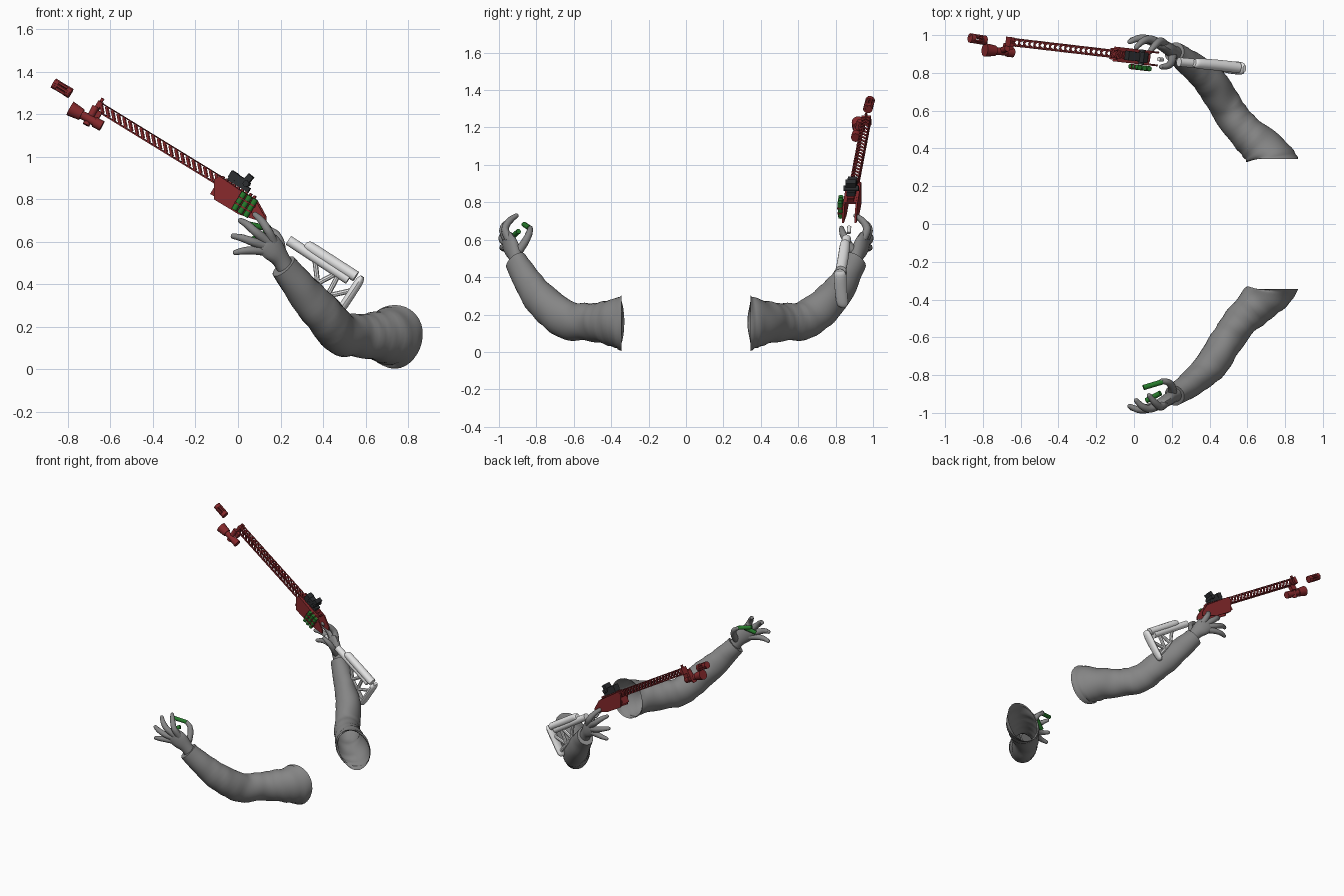
import bpy, bmesh, math
from mathutils import Vector, Matrix

if "Cube" in bpy.data.objects:
    bpy.data.objects.remove(bpy.data.objects["Cube"], do_unlink=True)


def material(name, r, g, b):
    mat = bpy.data.materials.new(name)
    mat.use_nodes = True
    mat.diffuse_color = (r, g, b, 1)
    mat.node_tree.nodes["Principled BSDF"].inputs["Base Color"].default_value = (r, g, b, 1)
    return mat


GREY = material("cloth grey", .235, .235, .235)
PALE = material("pale grey", .78, .78, .78)
RED = material("dark red", .24, .022, .025)
GREEN = material("shell green", .02, .2, .025)
BLACK = material("sight black", .025, .027, .03)


def finish(name, bm, mat, smooth=True):
    bmesh.ops.recalc_face_normals(bm, faces=bm.faces[:])
    mesh = bpy.data.meshes.new(name)
    bm.to_mesh(mesh)
    bm.free()
    mesh.materials.append(mat)
    ob = bpy.data.objects.new(name, mesh)
    bpy.context.collection.objects.link(ob)
    if smooth:
        bpy.ops.object.select_all(action='DESELECT')
        ob.select_set(True)
        bpy.context.view_layer.objects.active = ob
        bpy.ops.object.shade_smooth_by_angle(angle=math.radians(40))
    return ob


def catmull(a, b, c, d, t):
    return .5 * (2 * b + (c - a) * t + (2 * a - 5 * b + 4 * c - d) * t ** 2
                 + (3 * b - a - 3 * c + d) * t ** 3)


def loft(bm, points, sides=12, steps=4, start=None, open_start=False, folds=0.0):
    """Sweep an ellipse along (x, y, z, horizontal radius, other radius) points."""
    p = [Vector(q) for q in points]
    p = [2 * p[0] - p[1]] + p + [2 * p[-1] - p[-2]]
    path = [catmull(*p[i:i + 4], k / steps) for i in range(len(p) - 3) for k in range(steps)]
    path.append(p[-2])
    rings = []
    for i, q in enumerate(path):
        n = (path[min(i + 1, len(path) - 1)].xyz - path[max(i - 1, 0)].xyz).normalized()
        if start:
            blend = max(0, 1 - i / steps / 2)
            n = n.lerp(Vector(start), blend).normalized()
        a = n.cross(Vector((0, 0, 1))).normalized()
        b = a.cross(n)
        ring = []
        for k in range(sides):
            t = math.tau * k / sides
            f = 1 + folds * (math.sin(i * 1.3 + 2.5 * math.sin(t + i * .3)) + .6 * math.sin(3 * t + i * .8))
            ring.append(bm.verts.new(q.xyz + (a * q[3] * math.cos(t) + b * q[4] * math.sin(t)) * f))
        rings.append(ring)
    for r, s in zip(rings, rings[1:]):
        for k in range(sides):
            j = (k + 1) % sides
            bm.faces.new((r[k], r[j], s[j], s[k]))
    if not open_start:
        bm.faces.new(rings[0])
    bm.faces.new(rings[-1])


def rod(bm, a, b, r1, r2=None, sides=12):
    """Straight cylinder or cone between two points."""
    a, b = Vector(a), Vector(b)
    d = b - a
    m = Matrix.Translation((a + b) / 2) @ d.to_track_quat('Z', 'Y').to_matrix().to_4x4()
    bmesh.ops.create_cone(bm, cap_ends=True, segments=sides, radius1=r1,
                          radius2=r1 if r2 is None else r2, depth=d.length, matrix=m)


# Gun frame: u towards the muzzle, w towards the front side, v up
ORIGIN = Vector((0, .888, .835))
U = (Vector((-.66, .965, 1.24)) - ORIGIN).normalized()
W = Vector((0, 0, 1)).cross(U).normalized()
V = U.cross(W)
GUN = Matrix.Translation(ORIGIN) @ Matrix((U, W, V)).transposed().to_4x4()


def gun(u, w, v):
    return GUN @ Vector((u, w, v))


def box(bm, centre, size, angle=0, axis='Y'):
    m = GUN @ Matrix.Translation(centre) @ Matrix.Rotation(angle, 4, axis) @ Matrix.Diagonal((*size, 1))
    bmesh.ops.create_cube(bm, size=1, matrix=m)


# Arms: the back one mirrors the front one
SLEEVE = [(.737, -.345, .153, .132, .15), (.71, -.375, .155, .12, .132), (.64, -.44, .157, .102, .112),
          (.555, -.525, .16, .09, .1), (.48, -.635, .17, .088, .102), (.41, -.745, .25, .086, .098),
          (.32, -.83, .35, .073, .085), (.215, -.908, .485, .056, .066)]
PALM = [(.235, -.895, .46, .038, .042), (.2, -.915, .52, .035, .045), (.165, -.938, .565, .032, .06),
        (.13, -.955, .6, .025, .056), (.113, -.96, .615, .012, .038)]
FINGERS = {
    "index_finger": [(.165, -.945, .6), (.14, -.968, .655), (.11, -.945, .7), (.08, -.908, .728)],
    "middle_finger": [(.14, -.955, .6), (.085, -.978, .645), (.045, -.967, .68), (.012, -.935, .7)],
    "ring_finger": [(.13, -.955, .58), (.07, -.98, .6), (.02, -.982, .618), (-.022, -.965, .627)],
    "little_finger": [(.145, -.945, .555), (.08, -.97, .56), (.03, -.98, .558), (-.012, -.975, .55)],
    "thumb": [(.205, -.9, .53), (.2, -.86, .59), (.18, -.838, .635), (.145, -.832, .662)],
}


def mirrored(points, s):
    return [(x, y * s, z, *rest) for x, y, z, *rest in points]


for side, s in (("front", 1), ("back", -1)):
    bm = bmesh.new()
    loft(bm, mirrored(SLEEVE, s), 32, 6, (0, -s, 0), open_start=True, folds=.022)
    finish(side + "_sleeve", bm, GREY)
    bm = bmesh.new()
    loft(bm, mirrored(PALM, s), 16)
    finish(side + "_palm", bm, GREY)
    for name, pts in FINGERS.items():
        bm = bmesh.new()
        radii = (.024, .021, .018, .013)
        loft(bm, mirrored([(*q, r, r) for q, r in zip(pts, radii)], s), 10)
        bmesh.ops.create_icosphere(bm, subdivisions=2, radius=.013,
                                   matrix=Matrix.Translation((pts[-1][0], pts[-1][1] * s, pts[-1][2])))
        finish(side + "_" + name, bm, GREY)

# Loose shells in the front hand
bm = bmesh.new()
rod(bm, (.05, -.866, .682), (.15, -.836, .662), .014)
rod(bm, (.065, -.935, .61), (.14, -.895, .645), .014)
finish("held_shells", bm, GREEN)

# Slotted barrel shroud: rails joined by slanted slats
bm = bmesh.new()
mid, length = .435, .68
for w in (-.02, .02):
    box(bm, (mid, w, .02), (length, .004, .004))
    box(bm, (mid, w * .8, -.021), (length, .012, .006))
for i in range(21):
    u = .115 + i * .032
    for k in (-1, 1):
        box(bm, (u, k * .02, 0), (.012, .004, .05), .75)
        box(bm, (u, k * .01, .02), (.011, .027, .004), k * .8, 'Z')
finish("barrel_shroud", bm, RED, False)

# Receiver: two side plates, a bridge and a top rail
PLATE = [(.125, -.005), (.11, .02), (-.1, .01), (-.17, -.03), (-.187, -.056), (-.063, -.086), (.075, -.087)]
for name, w in (("front", .034), ("back", -.034)):
    bm = bmesh.new()
    face = bm.faces.new([bm.verts.new(gun(u, w - .005, v)) for u, v in PLATE])
    out = bmesh.ops.extrude_face_region(bm, geom=[face])
    bmesh.ops.translate(bm, vec=W * .01, verts=[e for e in out["geom"] if isinstance(e, bmesh.types.BMVert)])
    finish(name + "_receiver_plate", bm, RED, False)
bm = bmesh.new()
box(bm, (.01, 0, .008), (.2, .06, .012))
box(bm, (.09, 0, -.035), (.03, .06, .08))
for i in range(9):
    box(bm, (-.08 + i * .022, 0, .02), (.012, .036, .012))
finish("receiver_bridge", bm, RED, False)

# Shell carrier on the side of the receiver
bm = bmesh.new()
for i in range(3):
    u = -.095 + i * .031
    rod(bm, gun(u, .056, -.078), gun(u, .056, .017), .0135)
finish("carrier_shells", bm, GREEN)
bm = bmesh.new()
for v in (-.046, -.014):
    box(bm, (-.064, .056, v), (.092, .028, .007))
finish("shell_carrier", bm, RED, False)

# Sight: base, front lens block, tall rear housing and cross knob
bm = bmesh.new()
box(bm, (.015, 0, .034), (.115, .046, .022))
box(bm, (.058, 0, .055), (.036, .05, .036))
box(bm, (.012, 0, .055), (.06, .044, .03))
box(bm, (-.01, 0, .076), (.03, .056, .046), -.2)
rod(bm, gun(-.015, -.04, .055), gun(-.015, .04, .055), .015)
finish("reflex_sight", bm, BLACK)

# Barrel end bracket with front post
bm = bmesh.new()
box(bm, (.775, 0, 0), (.022, .05, .05))
box(bm, (.775, 0, .032), (.014, .012, .022))
box(bm, (.76, .025, -.035), (.04, .03, .04))
finish("front_bracket", bm, RED, False)

# Lamp under the barrel end
bm = bmesh.new()
rod(bm, (-.79, .922, 1.228), (-.735, .917, 1.198), .036, .028, 16)
rod(bm, (-.735, .917, 1.198), (-.65, .908, 1.15), .02, sides=16)
rod(bm, (-.675, .911, 1.164), (-.64, .907, 1.145), .025, sides=16)
rod(bm, (-.715, .913, 1.15), (-.67, .93, 1.235), .017)
finish("lamp", bm, RED)

# Slotted muzzle device
bm = bmesh.new()
a, b = Vector((-.868, .985, 1.347)), Vector((-.787, .972, 1.298))
for t in (0, .75):
    rod(bm, a.lerp(b, t), a.lerp(b, t + .25), .025, sides=16)
for k in range(6):
    off = (W * math.cos(k * math.tau / 6) + V * math.sin(k * math.tau / 6)) * .018
    rod(bm, a + off, b + off, .008, sides=6)
finish("muzzle_device", bm, RED)

# Skeleton shoulder stock
bm = bmesh.new()
rod(bm, (.238, .858, .607), (.52, .832, .423), .024, sides=16)
rod(bm, (.13, .873, .67), (.15, .87, .635), .011)
finish("stock_tube", bm, PALE)
bm = bmesh.new()
loft(bm, [(.32, .853, .588, .02, .014), (.34, .85, .574, .027, .026), (.45, .84, .503, .029, .027),
          (.555, .828, .437, .029, .026)], 12)
finish("cheek_rest", bm, PALE)
bm = bmesh.new()
loft(bm, [(.585, .822, .437, .02, .01), (.568, .824, .41, .033, .02), (.52, .828, .335, .033, .02),
          (.47, .836, .26, .03, .018), (.457, .84, .24, .014, .008)], 14)
finish("butt_pad", bm, PALE)
bm = bmesh.new()
HEEL, KNEE = (.47, .838, .275), (.375, .846, .405)
for p, q in ((HEEL, KNEE), (KNEE, (.36, .847, .53)), (KNEE, (.46, .837, .45)),
             ((.42, .842, .345), (.47, .836, .44)), ((.42, .842, .345), (.53, .828, .37))):
    rod(bm, p, q, .012, sides=8)
finish("stock_struts", bm, PALE)
